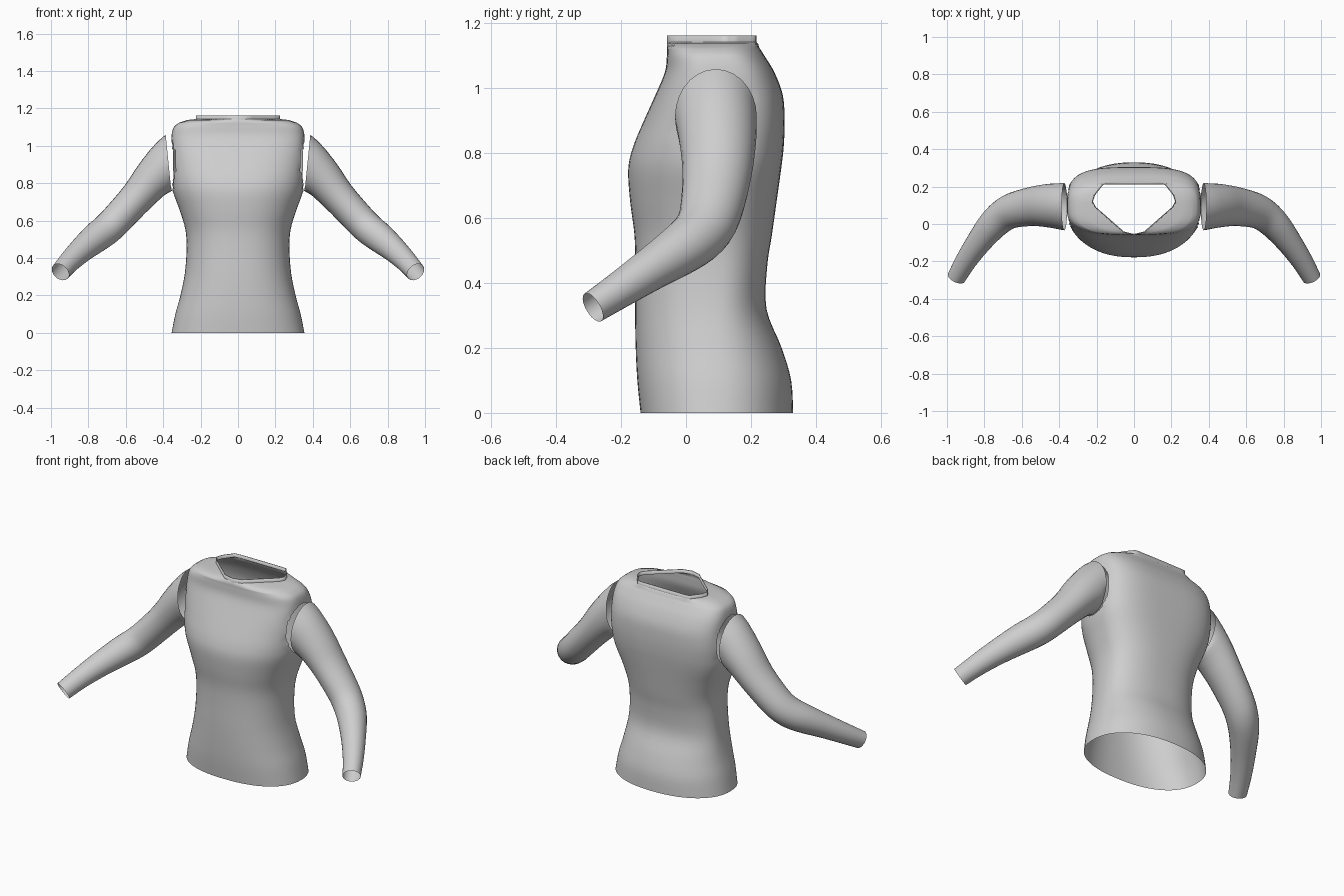
import bpy, bmesh, math
from mathutils import Vector

if "Cube" in bpy.data.objects:
    bpy.data.objects.remove(bpy.data.objects["Cube"])

cloth = bpy.data.materials.new("light grey cloth")
cloth.diffuse_color = (0.62, 0.62, 0.62, 1)
cloth.use_nodes = True
cloth.node_tree.nodes["Principled BSDF"].inputs["Base Color"].default_value = cloth.diffuse_color
SEG, YC = 72, 0.09


def finish(bm, name):
    mesh = bpy.data.meshes.new(name)
    bmesh.ops.recalc_face_normals(bm, faces=bm.faces)
    for f in bm.faces:
        f.smooth = True
    bm.to_mesh(mesh)
    bm.free()
    mesh.materials.append(cloth)
    ob = bpy.data.objects.new(name, mesh)
    bpy.context.collection.objects.link(ob)
    return ob


def loft(rings):
    """Open tube through a list of equal-length point rings."""
    bm = bmesh.new()
    rows = [[bm.verts.new(p) for p in r] for r in rings]
    n = len(rows[0])
    for a, b in zip(rows, rows[1:]):
        for i in range(n):
            j = (i + 1) % n
            bm.faces.new((a[i], a[j], b[j], b[i]))
    return bm


def smooth_rows(rows, steps):
    """Catmull-Rom interpolation of rows of numbers."""
    out = []
    for i in range(len(rows) - 1):
        p = [rows[max(0, min(len(rows) - 1, i + k))] for k in (-1, 0, 1, 2)]
        for s in range(steps):
            t = s / steps
            out.append([b + 0.5 * t * (c - a + t * (2*a - 5*b + 4*c - d + t * (3*(b - c) + d - a)))
                        for a, b, c, d in zip(*p)])
    return out + [list(rows[-1])]


def body_ring(z, w, front, back, nf, nb):
    """Cross-section with different front and back depth and squareness."""
    pts = []
    for i in range(SEG):
        a = 2 * math.pi * i / SEG
        c, s = math.cos(a), math.sin(a)
        n, depth = (nb, back - YC) if s > 0 else (nf, YC - front)
        pts.append(Vector((math.copysign(abs(c) ** (2 / n), c) * w,
                           YC + math.copysign(abs(s) ** (2 / n), s) * depth, z)))
    return pts


# neckline: V-shaped front, straight back
half = [(0.04, -0.055), (0.205, 0.09), (0.222, 0.12), (0.21, 0.155), (0.165, 0.213)]
NECK = [Vector(p) for p in half] + [Vector((-x, y)) for x, y in reversed(half)]


def neck_ring(z, grow, like):
    """Neckline sampled along rays towards the points of another ring."""
    o = Vector((0, YC))
    pts = []
    for q in like:
        d = (q.xy - o).normalized()
        best = 0.0
        for k in range(len(NECK)):
            a, e = NECK[k - 1] - o, NECK[k] - NECK[k - 1]
            den = d.cross(e)
            if abs(den) < 1e-9:
                continue
            t, u = a.cross(e) / den, a.cross(d) / den
            if t > 0 and -1e-4 <= u <= 1.0001:
                best = max(best, t)
        p = o + d * (best + grow)
        pts.append(Vector((p.x, p.y, z)))
    return pts


# torso: height, half width, front y, back y, front and back squareness
profile = [
    (0.00, .355, -.140, .330, 2.3, 2.2), (0.10, .335, -.150, .324, 2.3, 2.2),
    (0.20, .308, -.155, .295, 2.3, 2.2), (0.32, .284, -.157, .248, 2.3, 2.3),
    (0.45, .275, -.156, .250, 2.3, 2.4), (0.55, .281, -.159, .265, 2.3, 2.5),
    (0.65, .310, -.172, .279, 2.3, 2.7), (0.75, .346, -.178, .293, 2.3, 3.0),
    (0.82, .357, -.163, .301, 2.4, 3.2), (0.90, .360, -.130, .304, 2.6, 3.4),
    (0.98, .359, -.094, .298, 2.9, 3.4), (1.05, .356, -.065, .272, 3.1, 3.4),
    (1.10, .343, -.059, .242, 3.1, 3.2), (1.125, .312, -.058, .226, 3.0, 3.0)]
rings = [body_ring(*r) for r in smooth_rows(profile, 4)]
neck = neck_ring(1.143, 0.004, rings[-1])
mid = [a.lerp(b, 0.45) for a, b in zip(rings[-1], neck)]
for p in mid:
    p.z = 1.138
bm = loft(rings + [mid, neck])


# armholes, with the edge pulled onto a clean ellipse
def hole(p):
    return math.hypot((p.y - 0.092) / 0.115, (p.z - 0.905) / 0.145)


cut = [f for f in bm.faces if abs(f.calc_center_median().x) > 0.25
       and hole(f.calc_center_median()) < 1]
bmesh.ops.delete(bm, geom=cut, context='FACES')
for v in bm.verts:
    if v.is_boundary and 0.65 < v.co.z < 1.12:
        k = hole(v.co)
        v.co.y = 0.092 + (v.co.y - 0.092) / k
        v.co.z = 0.905 + (v.co.z - 0.905) / k
finish(bm, "shirt_body")

# collar band
finish(loft([neck_ring(1.140, 0.004, neck), neck_ring(1.163, 0.004, neck),
             neck_ring(1.163, -0.002, neck), neck_ring(1.143, -0.002, neck)]), "collar_band")

# sleeves: centre x, y, z, radius front-to-back, radius across
path = [
    (.372, .092, .912, .126, .148), (.445, .098, .835, .118, .112),
    (.535, .095, .730, .106, .092), (.640, .075, .615, .095, .086),
    (.700, .045, .555, .088, .084), (.760, -.010, .508, .080, .080),
    (.835, -.105, .445, .066, .068), (.900, -.200, .382, .056, .058),
    (.950, -.287, .325, .048, .052)]


def sleeve(side, name):
    rows = smooth_rows(path, 3)
    pts = [Vector(r[:3]) for r in rows]
    u = Vector((0, 1, 0))
    out = []
    for i, r in enumerate(rows):
        t = (pts[min(i + 1, len(pts) - 1)] - pts[max(i - 1, 0)]).normalized()
        if i < 4:      # shoulder end turns to meet the armhole
            t = Vector((1, 0, -0.1)).lerp(t, i / 4).normalized()
        u = (u - t * u.dot(t)).normalized()
        v = t.cross(u)
        ring = []
        for k in range(28):
            a = 2 * math.pi * k / 28
            p = pts[i] + u * (math.cos(a) * r[3]) + v * (math.sin(a) * r[4])
            ring.append(Vector((p.x * side, p.y, p.z)))
        out.append(ring)
    finish(loft(out), name)


sleeve(1, "sleeve_left")
sleeve(-1, "sleeve_right")
